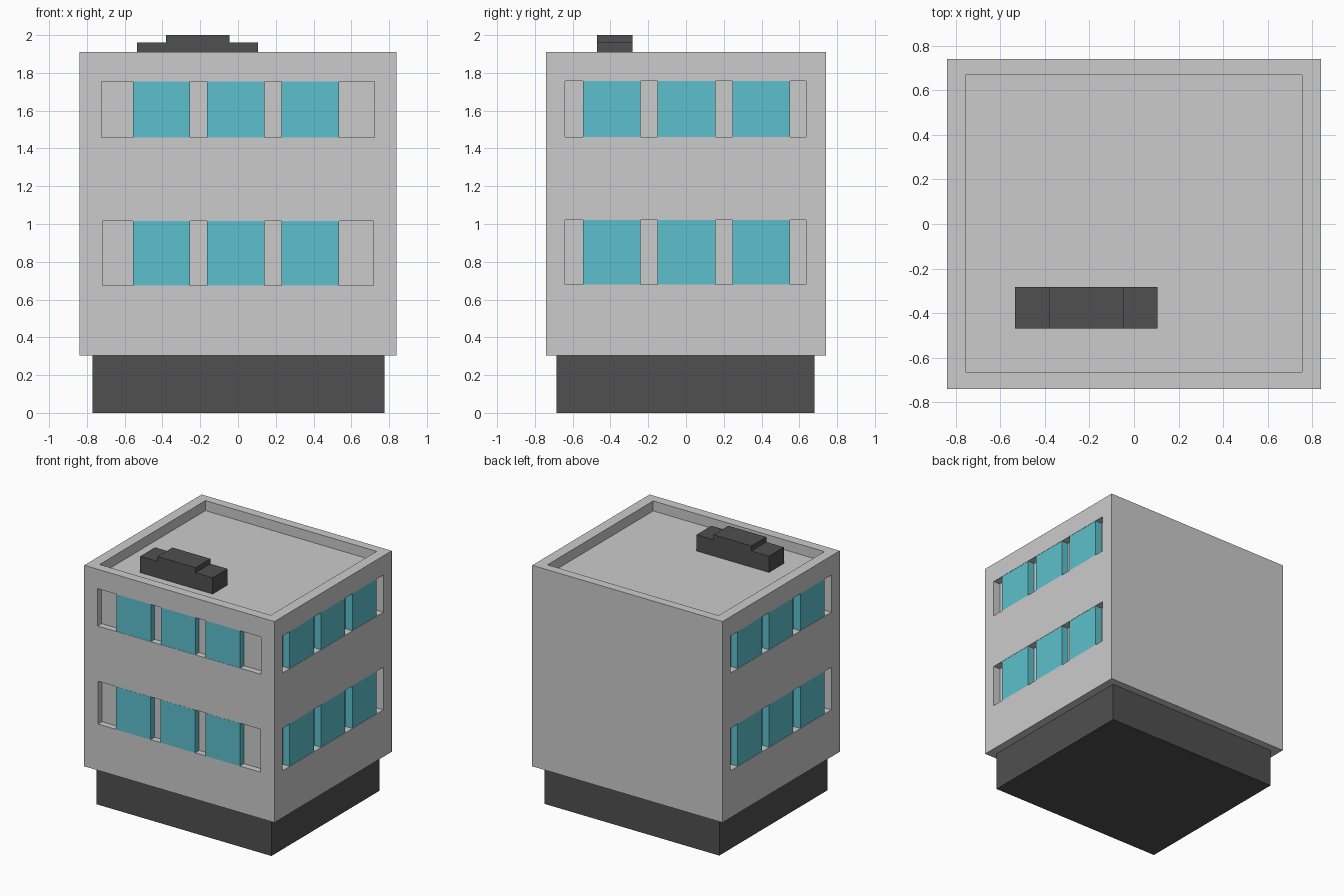
import bpy, bmesh

if "Cube" in bpy.data.objects:
    bpy.data.objects.remove(bpy.data.objects["Cube"])


def material(name, rgb):
    m = bpy.data.materials.new(name)
    m.diffuse_color = (*rgb, 1)
    m.use_nodes = True
    m.node_tree.nodes["Principled BSDF"].inputs["Base Color"].default_value = m.diffuse_color
    return m


GLASS = material("window_blue", (0.11, 0.53, 0.61))
DARK = material("dark_grey", (0.08, 0.08, 0.08))


def add_object(name, bm, mat=None):
    bmesh.ops.recalc_face_normals(bm, faces=bm.faces[:])
    mesh = bpy.data.meshes.new(name)
    bm.to_mesh(mesh)
    bm.free()
    ob = bpy.data.objects.new(name, mesh)
    bpy.context.collection.objects.link(ob)
    if mat:
        mesh.materials.append(mat)
    return ob


def box(name, xs, ys, zs, mat=None):
    bm = bmesh.new()
    bmesh.ops.create_cube(bm, size=1)
    for v in bm.verts:
        v.co = [r[0] if c < 0 else r[1] for c, r in zip(v.co, (xs, ys, zs))]
    return add_object(name, bm, mat)


def cut(target, cutter):
    mod = target.modifiers.new("recess", 'BOOLEAN')
    mod.operation = 'DIFFERENCE'
    mod.solver = 'EXACT'
    mod.object = cutter
    bpy.context.view_layer.objects.active = target
    bpy.ops.object.modifier_apply(modifier=mod.name)
    bpy.data.objects.remove(cutter)


# Plinth and main block with sunken roof
box("plinth", (-0.77, 0.775), (-0.685, 0.68), (0, 0.305), DARK)
walls = box("walls", (-0.84, 0.84), (-0.74, 0.74), (0.305, 1.91))
cut(walls, box("cutter", (-0.757, 0.755), (-0.665, 0.67), (1.83, 2.1)))

# Window bands: recess in the wall, three panes standing nearly flush in it
FRONT_PANES = ((-0.557, -0.253), (-0.165, 0.14), (0.23, 0.535))
SIDE_PANES = ((-0.545, -0.24), (-0.15, 0.155), (0.245, 0.55))

for floor, zs, half, face in (("lower", (0.675, 1.017), 0.718, -0.741),
                              ("upper", (1.457, 1.755), 0.722, -0.738)):
    cut(walls, box("cutter", (-half, half), (-0.9, -0.69), zs))
    for i, xs in enumerate(FRONT_PANES):
        box(f"front_{floor}_pane_{i}", xs, (face, -0.69), zs, GLASS)

for side, s in (("right", 1), ("left", -1)):
    for floor, zs in (("lower", (0.68, 1.02)), ("upper", (1.46, 1.757))):
        cut(walls, box("cutter", sorted((s * 0.78, s * 1.0)),
                       sorted((s * -0.64, s * 0.635)), zs))
        for i, (a, b) in enumerate(SIDE_PANES):
            box(f"{side}_{floor}_pane_{i}", sorted((s * 0.78, s * 0.838)),
                sorted((s * a, s * b)), zs, GLASS)

# Stepped roof unit
profile = [(-0.535, 1.83), (0.105, 1.83), (0.105, 1.96), (-0.045, 1.96),
           (-0.045, 2.0), (-0.38, 2.0), (-0.38, 1.96), (-0.535, 1.96)]
bm = bmesh.new()
face = bm.faces.new([bm.verts.new((x, -0.47, z)) for x, z in profile])
ext = bmesh.ops.extrude_face_region(bm, geom=[face], use_keep_orig=True)
moved = [g for g in ext["geom"] if isinstance(g, bmesh.types.BMVert)]
bmesh.ops.translate(bm, verts=moved, vec=(0, 0.187, 0))
add_object("roof_unit", bm, DARK)
